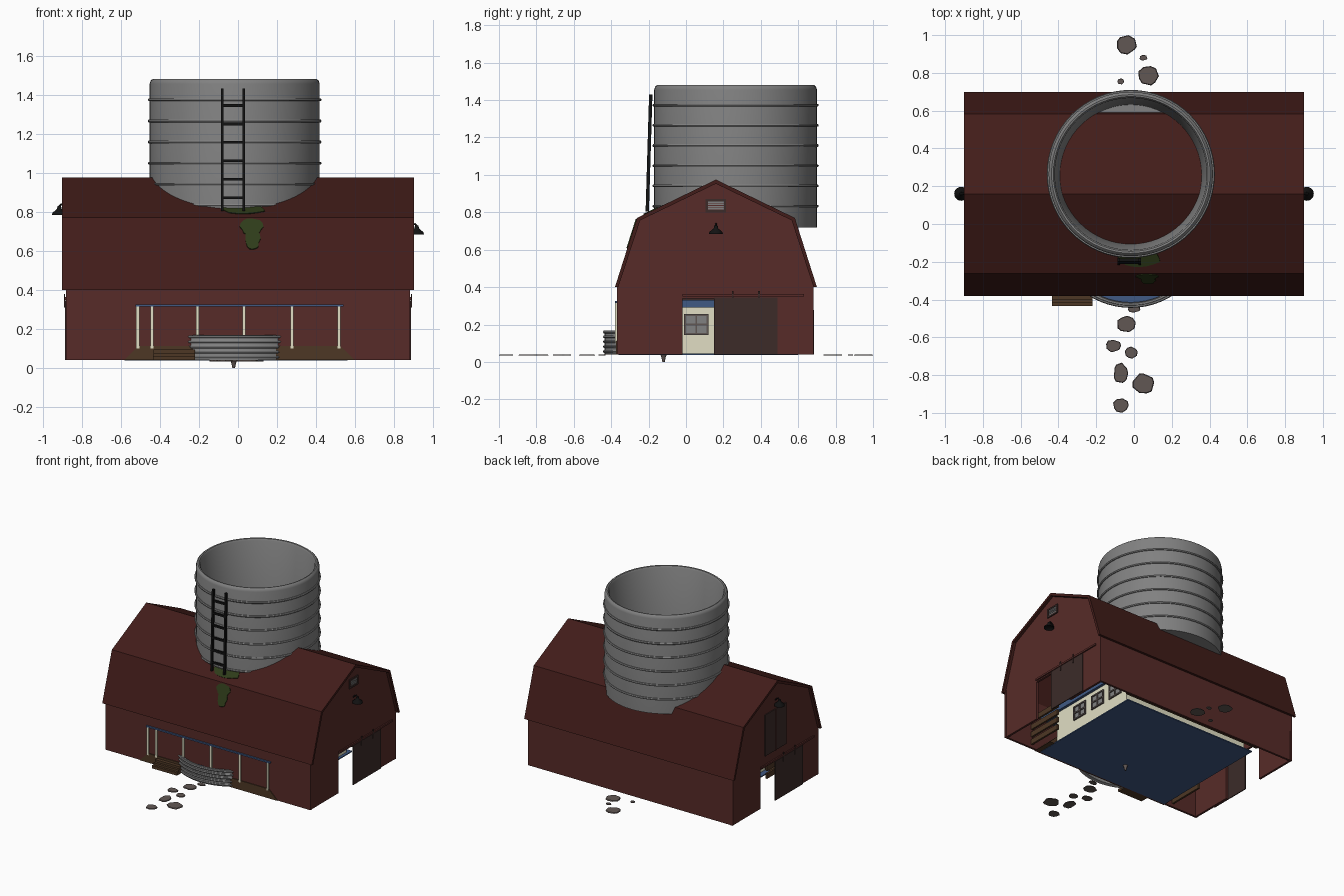
import bpy, bmesh, math, random
from mathutils import Vector, Matrix

if "Cube" in bpy.data.objects:
    bpy.data.objects.remove(bpy.data.objects["Cube"])
random.seed(4)

def mat(name, *c):
    m = bpy.data.materials.new(name)
    m.diffuse_color = (*c, 1)
    m.use_nodes = True
    m.node_tree.nodes["Principled BSDF"].inputs["Base Color"].default_value = m.diffuse_color
    return m

RED = mat("barn_red", .095, .024, .021)
ROOF = mat("roof_red", .055, .012, .010)
DOOR = mat("door_brown", .045, .024, .022)
CREAM = mat("cream", .75, .73, .55)
BLUE = mat("blue", .05, .10, .23)
WOOD = mat("wood", .075, .038, .018)
BLACK = mat("black_iron", .006, .006, .006)
STONE = mat("stone", .12, .095, .088)
MOSS = mat("moss", .028, .045, .010)
METAL = mat("galvanised", .22, .22, .22)

def finish(name, bm, m, smooth=False):
    bmesh.ops.recalc_face_normals(bm, faces=bm.faces)
    me = bpy.data.meshes.new(name)
    bm.to_mesh(me)
    bm.free()
    ob = bpy.data.objects.new(name, me)
    bpy.context.collection.objects.link(ob)
    me.materials.append(m)
    if smooth:
        bpy.ops.object.select_all(action='DESELECT')
        ob.select_set(True)
        bpy.context.view_layer.objects.active = ob
        bpy.ops.object.shade_smooth_by_angle(angle=math.radians(40))
    return ob

def add_box(bm, x0, x1, y0, y1, z0, z1):
    M = Matrix.Translation(((x0+x1)/2, (y0+y1)/2, (z0+z1)/2)) @ Matrix.Diagonal((x1-x0, y1-y0, z1-z0, 1))
    bmesh.ops.create_cube(bm, size=1, matrix=M)

def boxes(name, m, *dims):
    bm = bmesh.new()
    for d in dims:
        add_box(bm, *d)
    return finish(name, bm, m)

def prism(name, m, pts, vec):
    bm = bmesh.new()
    f = bm.faces.new([bm.verts.new(p) for p in pts])
    r = bmesh.ops.extrude_face_region(bm, geom=[f])
    bmesh.ops.translate(bm, vec=vec, verts=[v for v in r['geom'] if isinstance(v, bmesh.types.BMVert)])
    return finish(name, bm, m)

def lathe(name, m, prof, c, n=48):
    bm = bmesh.new()
    vs = [bm.verts.new((c[0]+r, c[1], c[2]+z)) for r, z in prof]
    es = [bm.edges.new(p) for p in zip(vs, vs[1:])]
    bmesh.ops.spin(bm, geom=vs+es, cent=c, axis=(0, 0, 1), angle=math.tau, steps=n, use_merge=True)
    bmesh.ops.remove_doubles(bm, verts=bm.verts, dist=1e-5)
    return finish(name, bm, m, True)

def tube(name, m, pts, r):
    cu = bpy.data.curves.new(name, 'CURVE')
    cu.dimensions, cu.bevel_depth, cu.bevel_resolution, cu.use_fill_caps = '3D', r, 2, True
    s = cu.splines.new('POLY')
    s.points.add(len(pts)-1)
    for p, q in zip(s.points, pts):
        p.co = (*q, 1)
    cu.materials.append(m)
    ob = bpy.data.objects.new(name, cu)
    bpy.context.collection.objects.link(ob)
    return ob

# gambrel roof shell
outer = [(-.38, .40), (-.262, .77), (.16, .975), (.582, .77), (.70, .40)]
inner = [(-.362, .40), (-.245, .757), (.16, .953), (.565, .757), (.682, .40)]
prism("roof", ROOF, [(-.9, y, z) for y, z in outer + inner[::-1]], (1.8, 0, 0))

# long walls
boxes("side_walls", RED, (-.88, .88, -.368, -.352, .04, .42), (-.88, .88, .666, .682, .04, .42))

# gable ends: s=+1 is the right end, s=-1 the same turned half round
CY = .16
for s, side in ((1, "right"), (-1, "left")):
    Y = lambda y: CY + s*(y-CY)
    def gbox(name, m, *dims):
        return boxes(name, m, *[(min(s*a, s*b), max(s*a, s*b), min(Y(c), Y(d)), max(Y(c), Y(d)), e, f)
                                for a, b, c, d, e, f in dims])
    outline = [(-.365, .04), (-.02, .04), (-.02, .34), (.34, .34), (.34, .04), (.68, .04)] + inner[::-1]
    prism(side+"_gable_wall", RED, [(s*.862, Y(y), z) for y, z in outline], (s*.016, 0, 0))
    gbox(side+"_sliding_door", DOOR, (.879, .886, .15, .49, .04, .345))
    gbox(side+"_door_track", RED, (.878, .888, -.02, .63, .349, .363))
    gbox(side+"_door_hangers", DOOR, *[(.886, .89, y-.005, y+.005, .31, .38) for y in (.25, .39)])
    # gooseneck lamp
    lz = .71 if s > 0 else .81
    lathe(side+"_lamp_shade", BLACK, [(0, .022), (.009, .02), (.012, .004), (.035, -.015), (.037, -.026),
          (.032, -.022), (0, -.006)], (s*.915, CY, lz), 20)
    tube(side+"_lamp_arm", BLACK, [(s*.875, CY, lz+.005), (s*.89, CY, lz+.02), (s*.905, CY, lz+.028),
         (s*.915, CY, lz+.018)], .005)
    if s > 0:
        # louvred vent
        gbox("vent_frame", DOOR, (.876, .886, .105, .215, .858, .87), (.876, .886, .105, .215, .80, .812),
             (.876, .886, .105, .118, .80, .87), (.876, .886, .202, .215, .80, .87))
        gbox("vent_slats", METAL, *[(.876, .882, .118, .202, z, z+.008) for z in (.815, .827, .839, .85)])
    else:
        gbox("hay_door", DOOR, (.877, .885, .03, .29, .43, .75))
        gbox("hay_door_trim", RED, (.885, .888, .155, .165, .43, .75))

# silo tube with floor, rounded rim and hoops
SC = (-.017, .265, 0)
lathe("silo", METAL, [(0, .72), (.435, .72), (.435, 1.455), (.43, 1.472), (.42, 1.48), (.41, 1.478), (.402, 1.465),
      (.367, .74), (0, .74)], SC, 64)
def hoop(name, c, R, z, r):
    p = [(R + r*math.cos(a*math.tau/6), z + r*math.sin(a*math.tau/6)) for a in range(7)]
    return lathe(name, METAL, p, c, 64)
for i in range(6):
    hoop(f"silo_hoop_{i+1}", SC, .437, 1.373 - .108*i, .008)

# ladder leaning on the silo
LY = lambda z: -.207 + (z-.81)*.03
bm = bmesh.new()
for x in (-.08, .03):
    add_box(bm, x-.007, x+.007, -.009, .009, .805, 1.43)
for i in range(6):
    z = .872 + .0945*i
    add_box(bm, -.08, .03, -.007, .007, z-.007, z+.007)
for v in bm.verts:
    v.co.y += LY(v.co.z)
finish("ladder", bm, BLACK)

# moss stain hugging the front of the roof
def moss(name, cx, cz, rx, rz):
    bm = bmesh.new()
    pts = []
    for i in range(16):
        a = i*math.tau/16
        k = random.uniform(.88, 1.08)
        x, z = cx + rx*k*math.cos(a), cz + rz*k*math.sin(a)
        y = -.262 + (z-.77)*(.118/.37 if z < .77 else .422/.205)
        pts.append(bm.verts.new((x, y-.004, z+.003)))
    f = bm.faces.new(pts)
    bmesh.ops.triangulate(bm, faces=[f])
    r = bmesh.ops.extrude_face_region(bm, geom=bm.faces[:])
    bmesh.ops.translate(bm, vec=(0, .006, -.006), verts=[v for v in r['geom'] if isinstance(v, bmesh.types.BMVert)])
    finish(name, bm, MOSS)
moss("moss_top", .03, .812, .11, .026)
moss("moss_middle", .07, .722, .058, .044)
moss("moss_drip", .075, .66, .038, .058)

# low house inside the barn, with blue base and blue flat roof
boxes("house_base", BLUE, (-.58, .56, -.36, .60, .038, .046))
boxes("house_walls", CREAM, (-.54, .54, .54, .56, .046, .29), (-.54, -.52, -.2, .54, .046, .29),
      (.52, .54, -.2, .54, .046, .29), (-.54, .54, -.2, -.18, .046, .29))
boxes("house_roof", BLUE, (-.56, .56, -.35, .60, .29, .33))
frames, panes = [], []
for s in (-1, 1):
    for y in (.055, .25, .44):
        x0, x1 = sorted((s*.54, s*.55))
        p0, p1 = sorted((s*.54, s*.543))
        panes.append((p0, p1, y-.06, y+.06, .155, .25))
        frames += [(x0, x1, y+d-.005, y+d+.005, .15, .25) for d in (-.06, 0, .06)]
        frames += [(x0, x1, y-.065, y+.065, z-.005, z+.005) for z in (.15, .2, .25)]
boxes("window_panes", METAL, *panes)
boxes("window_frames", STONE, *frames)

# plank stalls between house and barn walls
stalls = [(min(s*.64, s*.655), max(s*.64, s*.655), -.345, -.06, z, z+.04) for s in (-1, 1) for z in (.06, .12, .18, .24)]
stalls += [(-.6, .6, .625, .64, z, z+.04) for z in (.06, .12, .18)]
boxes("stall_planks", WOOD, *stalls)

# porch: posts, beam, sloped deck and steps through the front wall
boxes("porch_posts", CREAM, *[(x-.008, x+.008, -.379, -.365, .1, .315) for x in (-.513, -.44, -.208, .03, .277, .517)])
boxes("porch_beam", BLUE, (-.525, .54, -.38, -.36, .315, .326))
prism("porch_deck", WOOD, [(-.585, -.374, .04), (.60, -.374, .04), (.525, -.374, .112), (-.51, -.374, .112)], (0, .17, 0))
boxes("porch_steps", WOOD, (-.435, -.22, -.435, -.37, .04, .062), (-.433, -.22, -.418, -.37, .062, .078),
      (-.433, -.22, -.40, -.37, .078, .095))

# round ribbed tank poking through the front
TC = (-.018, -.03, 0)
lathe("tank", METAL, [(.405, .042), (.405, .162), (.40, .168), (.39, .168), (.385, .16), (.385, .05), (.405, .042)], TC, 64)
for i in range(5):
    hoop(f"tank_rib_{i+1}", TC, .406, .056 + .026*i, .008)
lathe("tank_water", BLUE, [(0, .14), (.386, .14)], TC)
lathe("tank_drain", STONE, [(0, 0), (.007, 0), (.012, .025), (.018, .04), (0, .04)], (-.022, -.12, 0), 10)

# flat stepping stones
stones = [(-.04, .95, .056, .054), (.05, .88, .022, .015), (.075, .785, .055, .056), (-.07, .755, .018, .017),
          (0, -.45, .035, .02), (-.04, -.53, .052, .044), (-.11, -.645, .042, .034), (-.015, -.68, .034, .034),
          (-.07, -.79, .04, .058), (.05, -.845, .06, .058), (-.07, -.96, .042, .04)]
for i, (x, y, rx, ry) in enumerate(stones):
    bm = bmesh.new()
    pts = []
    for k in range(9):
        a = k*math.tau/9 + random.uniform(-.2, .2)
        q = random.uniform(.92, 1.04)
        pts.append(bm.verts.new((x + rx*q*math.cos(a), max(-1, min(1, y + ry*q*math.sin(a))), .034)))
    f = bm.faces.new(pts)
    t = bmesh.ops.extrude_face_region(bm, geom=[f])
    for v in [g for g in t['geom'] if isinstance(g, bmesh.types.BMVert)]:
        v.co = (x + (v.co.x-x)*.92, y + (v.co.y-y)*.92, .041)
    finish(f"stepping_stone_{i+1}", bm, STONE)
